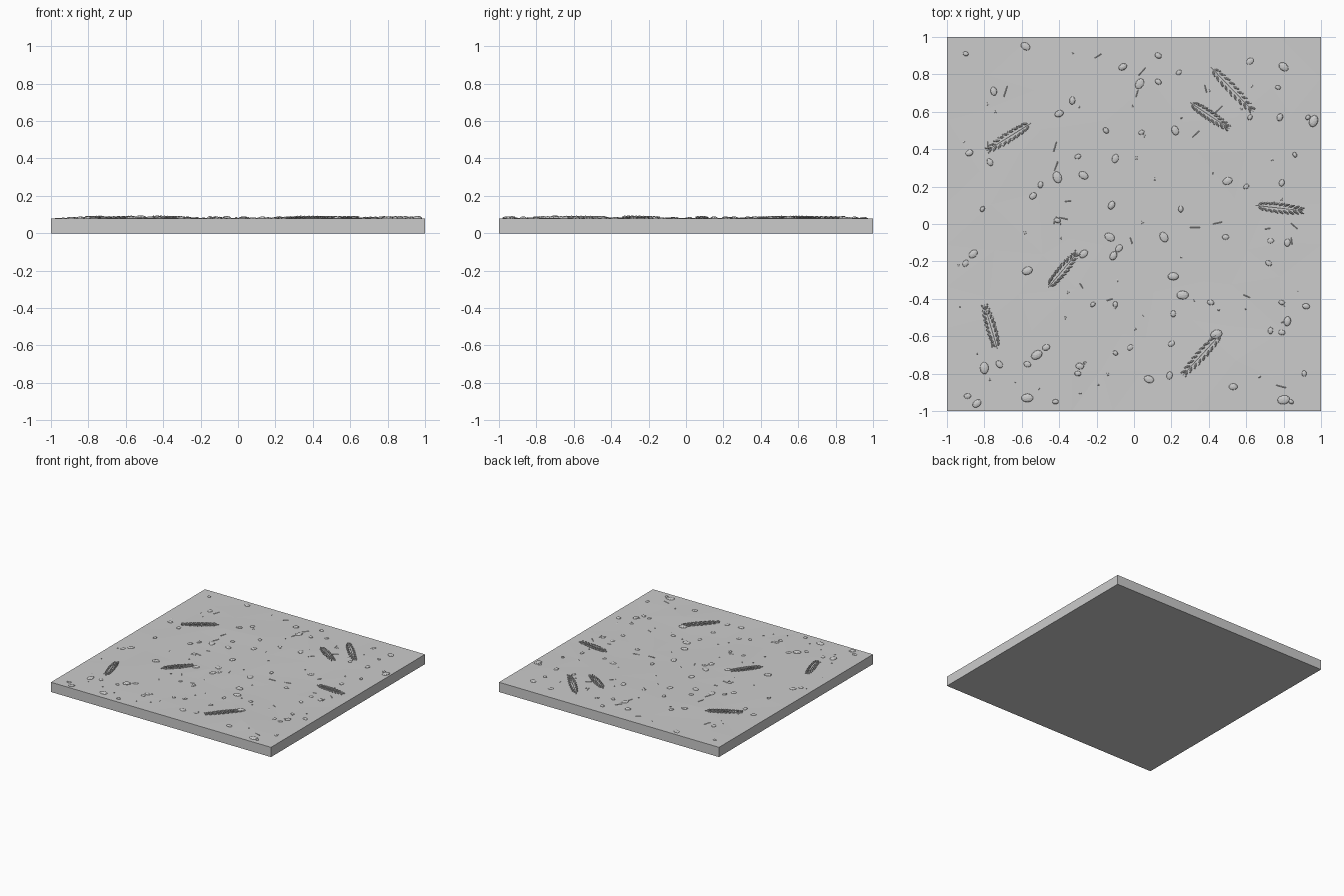
import bpy, bmesh, math, random
from mathutils import Matrix, Vector, noise

rng = random.Random(7)
if "Cube" in bpy.data.objects:
    bpy.data.objects.remove(bpy.data.objects["Cube"], do_unlink=True)

stone_grey = bpy.data.materials.new("stone grey")
stone_grey.use_nodes = True
GREY = (0.6, 0.6, 0.6, 1)
stone_grey.diffuse_color = GREY
stone_grey.node_tree.nodes["Principled BSDF"].inputs["Base Color"].default_value = GREY

TOP = 0.08


def ground(x, y):
    """Height of the gently uneven ground, level along the border."""
    fade = min(1, 4 * (1 - max(abs(x), abs(y))))
    return TOP + 0.006 * fade * noise.noise(Vector((x * 2, y * 2, 0.5)))


def finish(bm, name):
    mesh = bpy.data.meshes.new(name)
    bm.to_mesh(mesh)
    bm.free()
    mesh.materials.append(stone_grey)
    obj = bpy.data.objects.new(name, mesh)
    bpy.context.collection.objects.link(obj)
    return obj


def add_blob(bm, x, y, z, length, width, height, angle, detail=2):
    """A faceted rounded lump, given by its half sizes."""
    mat = (Matrix.Translation((x, y, z)) @ Matrix.Rotation(angle, 4, 'Z')
           @ Matrix.Diagonal((length, width, height, 1)))
    return bmesh.ops.create_icosphere(bm, subdivisions=detail, radius=1, matrix=mat)["verts"]


def add_rod(bm, start, end, r1, r2, sides=5):
    """A tapered twig between two points."""
    axis = end - start
    mat = (Matrix.Translation((start + end) / 2)
           @ axis.to_track_quat('Z', 'Y').to_matrix().to_4x4())
    bmesh.ops.create_cone(bm, cap_ends=True, segments=sides, radius1=r1, radius2=r2,
                          depth=axis.length, matrix=mat)


# Ground slab: a coarse, irregular faceted top over straight walls
bm = bmesh.new()
bmesh.ops.create_grid(bm, x_segments=9, y_segments=9, size=1)
for v in bm.verts:
    if max(abs(v.co.x), abs(v.co.y)) < 0.99:
        v.co.x += rng.uniform(-0.07, 0.07)
        v.co.y += rng.uniform(-0.07, 0.07)
    v.co.z = ground(v.co.x, v.co.y)
bmesh.ops.triangulate(bm, faces=bm.faces[:])
rim = [e for e in bm.edges if e.is_boundary]
skirt = bmesh.ops.extrude_edge_only(bm, edges=rim)["geom"]
for v in skirt:
    if isinstance(v, bmesh.types.BMVert):
        v.co.z = 0
bmesh.ops.holes_fill(bm, edges=[e for e in bm.edges if e.is_boundary], sides=0)
bmesh.ops.recalc_face_normals(bm, faces=bm.faces[:])
finish(bm, "ground_slab")

# Larger flat stones: position in hundredths, heading in degrees
STONES = [
    (-58, 95, 150), (-75, 71, 100), (-40, 59, 20), (-6, 84, 30), (3, 75, 60),
    (22, 50, 110), (50, 23, 20), (96, 55, 70), (80, 84, 140), (-10, 35, 70),
    (-27, 26, 150), (-41, 25, 110), (-12, 10, 60), (-13, -7, 150), (16, -7, 120),
    (21, -28, 0), (26, -38, 0), (-27, -16, 40), (-11, -17, 60), (-57, -25, 20),
    (-86, -16, 40), (-52, -70, 30), (-80, -77, 90), (-57, -93, 0), (-84, -96, 40),
    (8, -83, 160), (53, -87, 0), (82, -52, 80), (80, -94, 10), (44, -59, 20),
]
bm = bmesh.new()
for px, py, heading in STONES:
    x, y = px / 100, py / 100
    size = rng.uniform(0.024, 0.034)
    add_blob(bm, x, y, ground(x, y), size, size * 0.72, rng.uniform(0.007, 0.012),
             math.radians(heading))
finish(bm, "flat_stones")

# Small pebbles
PEBBLES = [
    (62, 87), (24, 81), (13, 90), (13, 76), (77, 73), (-33, 66), (62, 57), (78, 57),
    (-15, 50), (4, 49), (-88, 38), (-77, 33), (-30, 36), (86, 37), (-50, 21),
    (-54, 15), (60, 20), (79, 22), (-81, 8), (-41, 2), (25, 8), (49, -7), (73, -9),
    (82, -10), (-90, -21), (72, -21), (-22, -43), (-10, -43), (41, -42), (21, -48),
    (73, -57), (79, -58), (92, -44), (79, -42), (-47, -66), (-2, -66), (-10, -69),
    (-72, -75), (-57, -75), (-29, -76), (-30, -80), (19, -81), (20, -64),
    (-42, -95), (-89, -92), (91, -80), (84, -95), (-8, -13), (93, 57), (-90, 91),
]
bm = bmesh.new()
for px, py in PEBBLES:
    x, y = px / 100, py / 100
    size = rng.uniform(0.015, 0.023)
    add_blob(bm, x, y, ground(x, y), size, size * 0.75, rng.uniform(0.006, 0.01),
             rng.uniform(0, math.pi))
finish(bm, "small_pebbles")

# Grit and fallen needles scattered between the stones
grit, needles = bmesh.new(), bmesh.new()
for i in range(45):
    x, y = rng.uniform(-0.94, 0.94), rng.uniform(-0.94, 0.94)
    size = rng.uniform(0.006, 0.01)
    add_blob(grit, x, y, ground(x, y), size, size, 0.005, 0, detail=1)
for i in range(25):
    x, y = rng.uniform(-0.9, 0.9), rng.uniform(-0.9, 0.9)
    turn = rng.uniform(0, math.tau)
    half = Vector((math.cos(turn), math.sin(turn), 0)) * rng.uniform(0.015, 0.03)
    mid = Vector((x, y, ground(x, y)))
    add_rod(needles, mid - half, mid + half, 0.003, 0.002)
finish(grit, "grit")
finish(needles, "fallen_needles")


# Leafy sprigs: a thin stem with paired leaflets folded along it
def build_sprig(name, start, end):
    bm = bmesh.new()
    a, b = Vector(start), Vector(end)
    along = (b - a).normalized()
    side = Vector((-along.y, along.x))
    heading = math.atan2(along.y, along.x)

    def lifted(p, height):
        return Vector((p.x, p.y, ground(p.x, p.y) + height))

    add_rod(bm, lifted(a, 0.003), lifted(b, 0.005), 0.004, 0.002, 6)
    pairs = 9
    for i in range(pairs):
        t = 0.12 + 0.82 * i / (pairs - 1)
        reach = 0.021 * math.sin(math.pi * (0.15 + 0.75 * t))
        for sign in (-1, 1):
            centre = lifted(a.lerp(b, t) + side * sign * reach, 0.005)
            add_blob(bm, *centre, 0.02, 0.006, 0.007, heading + sign * 0.45, detail=1)
    finish(bm, name)


SPRIGS = {
    "back_right_long": ((0.41, 0.84), (0.64, 0.60)),
    "back_right_short": ((0.30, 0.65), (0.51, 0.51)),
    "back_left": ((-0.55, 0.54), (-0.79, 0.39)),
    "middle_right": ((0.65, 0.10), (0.91, 0.07)),
    "middle_left": ((-0.46, -0.34), (-0.30, -0.15)),
    "front_left": ((-0.73, -0.67), (-0.80, -0.43)),
    "front_right": ((0.47, -0.58), (0.26, -0.81)),
}
for place, (start, end) in SPRIGS.items():
    build_sprig("sprig_" + place, start, end)
